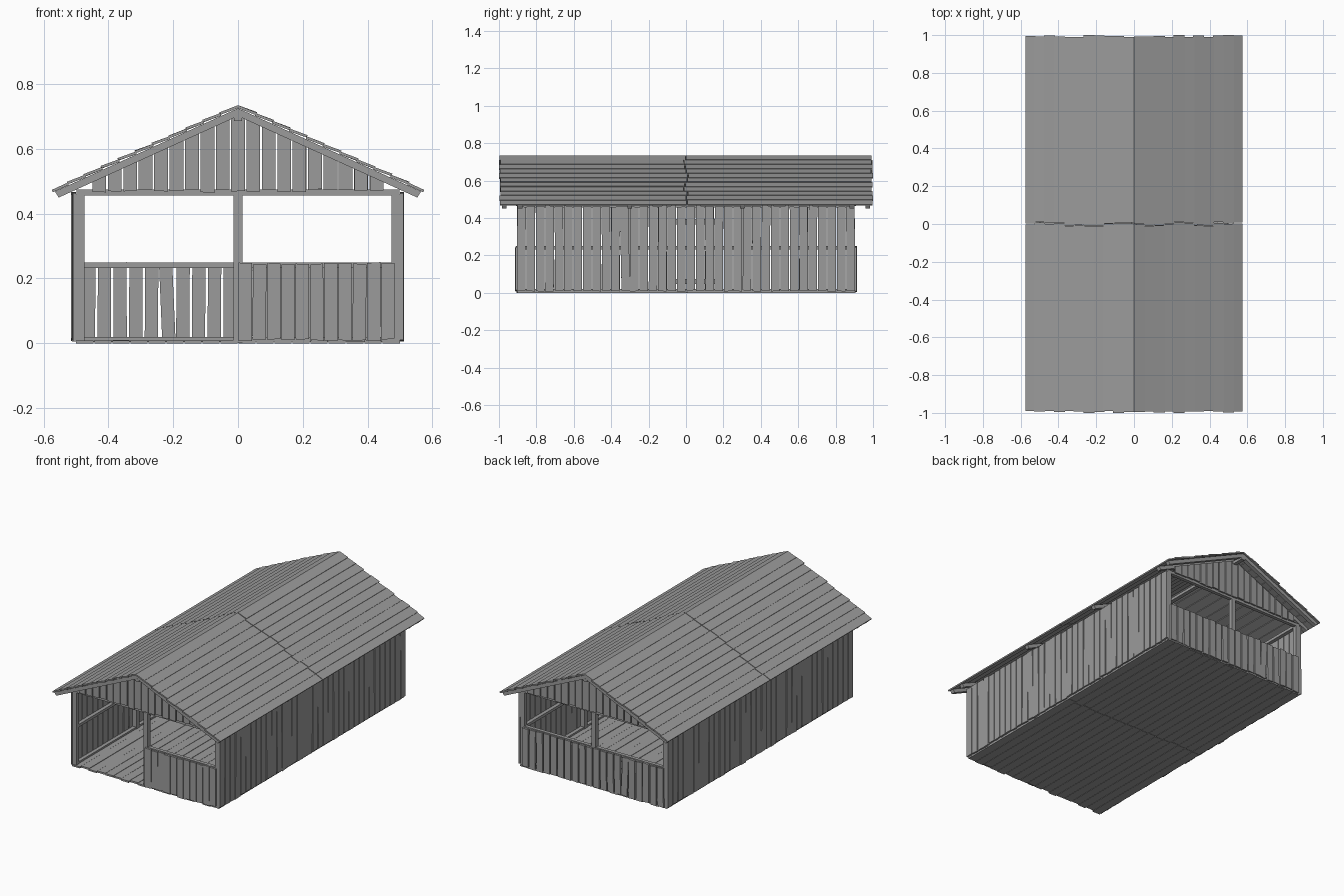
import bpy, bmesh, random
from mathutils import Vector

if "Cube" in bpy.data.objects:
    bpy.data.objects.remove(bpy.data.objects["Cube"])

random.seed(4)
SLOPE = 0.4545
GREY = bpy.data.materials.new("dark_grey_wood")
GREY.diffuse_color = (0.33, 0.33, 0.33, 1)
GREY.use_nodes = True
GREY.node_tree.nodes["Principled BSDF"].inputs["Base Color"].default_value = GREY.diffuse_color


def j(a):
    return random.uniform(-a, a)


def prism(bm, pts, off):
    """Extrude a flat outline by an offset vector."""
    off = Vector(off)
    a = [bm.verts.new(p) for p in pts]
    b = [bm.verts.new(Vector(p) + off) for p in pts]
    n = len(pts)
    bm.faces.new(a)
    bm.faces.new(b[::-1])
    for i in range(n):
        bm.faces.new((a[i], b[i], b[(i + 1) % n], a[(i + 1) % n]))


def box(bm, x0, x1, y0, y1, z0, z1):
    prism(bm, [(x0, y0, z0), (x1, y0, z0), (x1, y1, z0), (x0, y1, z0)], (0, 0, z1 - z0))


def finish(bm, name):
    bmesh.ops.recalc_face_normals(bm, faces=bm.faces)
    me = bpy.data.meshes.new(name)
    bm.to_mesh(me)
    bm.free()
    me.materials.append(GREY)
    ob = bpy.data.objects.new(name, me)
    bpy.context.collection.objects.link(ob)
    return ob


def wall(name, place, off, start, end, count, width, z0, z1, crooked=(), raised=()):
    """Row of uneven upright boards; place(u, z) maps wall coordinates to 3D."""
    bm = bmesh.new()
    step = (end - start) / count
    for i in range(count):
        u = start + step * (i + 0.5)
        w = width / 2
        lean = 0.005 if i in crooked else j(0.001)
        b, t = z0 + j(0.003), z1 + j(0.003)
        s = j(0.002)
        o = Vector(off) * (random.uniform(0.85, 1.2) + 0.4 * (i in raised))
        prism(bm, [place(u - w + lean, b - s), place(u + w + lean, b + s),
                   place(u + w - lean, t - s), place(u - w - lean, t + s)], o)
    return finish(bm, name)


# Floor planks in two lengths
bm = bmesh.new()
n = 18
for i in range(n):
    x = -0.5 + i / n
    seam = j(0.008)
    for y0, y1 in ((-0.9 + j(0.008), seam - 0.001), (seam + 0.001, 0.9 + j(0.008))):
        box(bm, x + 0.001, x + 1 / n - 0.001, y0, y1, 0, 0.01 + j(0.001))
finish(bm, "floor_planks")

# Upright posts
bm = bmesh.new()
for s in (-1, 1):
    for y in (-0.8865, -0.3, 0.3, 0.8865):
        box(bm, s * 0.4865 - 0.0135, s * 0.4865 + 0.0135, y - 0.0135, y + 0.0135, 0.002, 0.46)
    box(bm, -0.0135, 0.0135, s * 0.8865 - 0.0135, s * 0.8865 + 0.0135, 0.002, 0.46)
finish(bm, "posts")

# Horizontal rails: sill, middle and top
bm = bmesh.new()
for s in (-1, 1):
    x, y = s * 0.4875, s * 0.8875
    for z0, z1 in ((0.004, 0.02), (0.233, 0.25), (0.456, 0.474)):
        box(bm, x - 0.011, x + 0.011, -0.9, 0.9, z0, z1)
        left = 0.0 if s < 0 and z0 < 0.4 else -0.49
        box(bm, left, 0.49, y - 0.011, y + 0.011, z0, z1)
finish(bm, "rails")

# Ridge beam and sloping rafters
bm = bmesh.new()
box(bm, -0.0125, 0.0125, -0.985, 0.985, 0.685, 0.703)
finish(bm, "ridge_beam")
bm = bmesh.new()
for y in (-0.972, -0.8875, -0.3, 0.3, 0.8875, 0.972):
    for s in (-1, 1):
        prism(bm, [(0, y - 0.0125, 0.725), (s * 0.565, y - 0.0125, 0.725 - SLOPE * 0.565),
                   (s * 0.553, y - 0.0125, 0.701 - SLOPE * 0.553), (0, y - 0.0125, 0.701)],
              (0, 0.025, 0))
finish(bm, "rafters")

# Side walls of full height boards, with a flush door in the left one
for s, name in ((-1, "left_wall_boards"), (1, "right_wall_boards")):
    wall(name, lambda u, z, s=s: (s * 0.5, u, z), (s * 0.01, 0, 0),
         -0.905, 0.905, 36, 0.0455, 0.01, 0.463, (11,), range(17, 22) if s < 0 else ())

# Left door cross pieces on the inside
bm = bmesh.new()
for z in (0.06, 0.38):
    box(bm, -0.501, -0.493, -0.08, 0.18, z - 0.014, z + 0.014)
finish(bm, "door_battens")

# Low end walls: front covers only the right half
wall("front_half_wall_boards", lambda u, z: (u, -0.9, z), (0, -0.011, 0),
     0.0, 0.485, 11, 0.0415, 0.01, 0.246)
wall("back_half_wall_boards", lambda u, z: (u, 0.9, z), (0, 0.011, 0),
     -0.485, 0.485, 20, 0.041, 0.008, 0.246, (5,))

# Gable boards with tops cut to the roof slope
for s, name in ((-1, "front_gable_boards"), (1, "back_gable_boards")):
    bm = bmesh.new()
    for i in range(-9, 10):
        x, b = i * 0.0475, 0.47 + j(0.004)
        x0, x1 = x - 0.021 + j(0.001), x + 0.021 + j(0.001)
        pts = [(x0, b), (x1, b + j(0.003)), (x1, 0.712 - SLOPE * abs(x1))]
        if i == 0:
            pts.append((0, 0.712))
        pts.append((x0, 0.712 - SLOPE * abs(x0)))
        prism(bm, [(px, s * 0.9, pz) for px, pz in pts], (0, s * 0.01, 0))
    finish(bm, name)

# Overlapping roof planks in two lengths per slope
bm = bmesh.new()
rows = 11
for s in (-1, 1):
    for i in range(rows):
        last = i == rows - 1
        xa = i * 0.575 / rows
        xb = 0.571 if last else xa + 0.575 / rows + 0.002
        seam = j(0.012)
        for y0, y1 in ((-1 + random.uniform(0, 0.01) * (i != 4), seam - 0.002),
                       (seam + 0.002, 1 - random.uniform(0, 0.01) * (i != 4))):
            za = 0.7255 - SLOPE * xa
            zb = 0.7255 - SLOPE * xb + (0 if last else 0.0045 + j(0.0015))
            prism(bm, [(s * xa, y0, za), (s * xb, y0, zb),
                       (s * (xb + 0.004), y0, zb + 0.007), (s * xa, y0, za + 0.009)],
                  (0, y1 - y0, 0))
finish(bm, "roof_planks")
